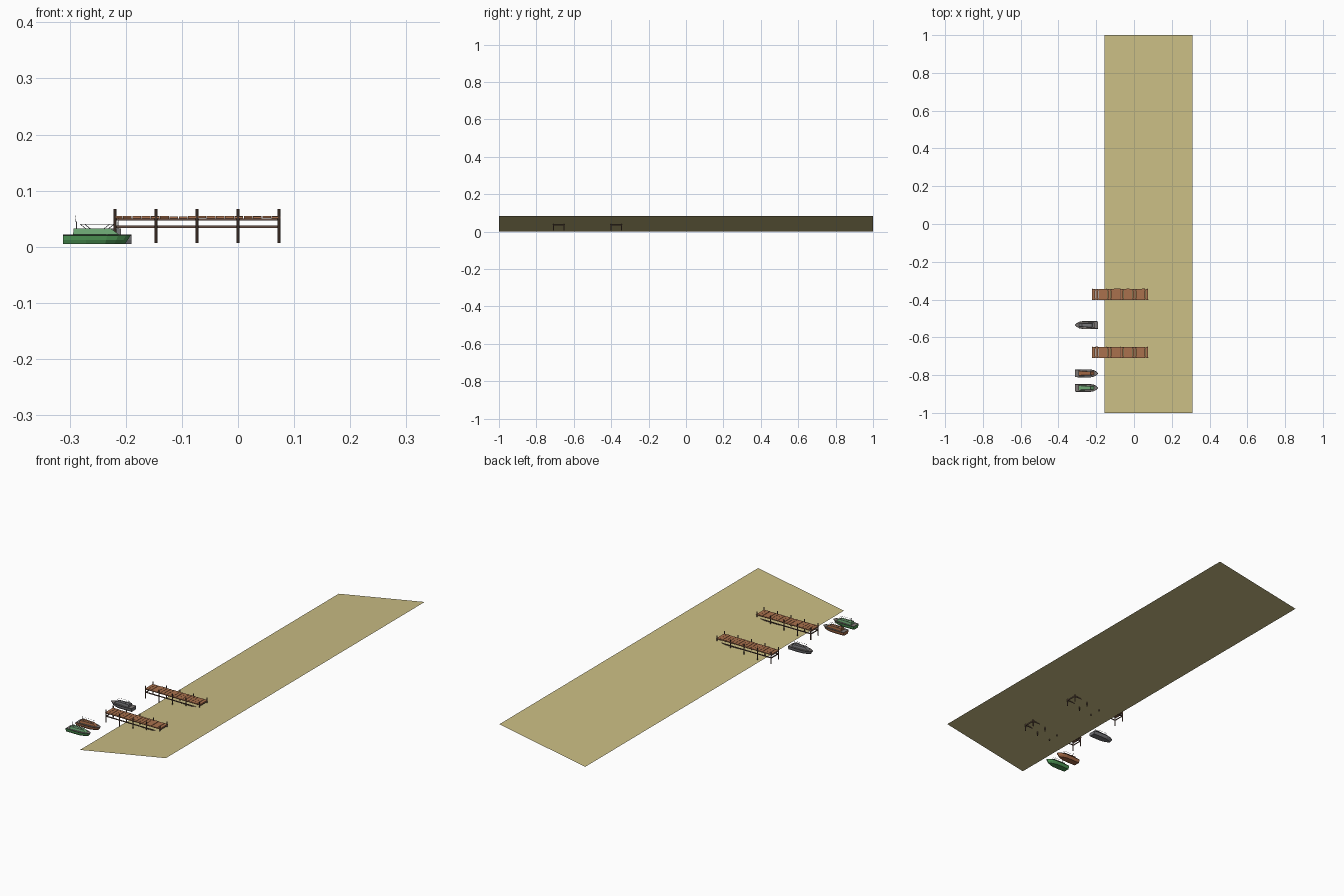
import bpy, bmesh, math, random
from mathutils import Vector, Matrix

if "Cube" in bpy.data.objects:
    bpy.data.objects.remove(bpy.data.objects["Cube"])

random.seed(4)


def material(name, rgb):
    m = bpy.data.materials.new(name)
    m.diffuse_color = (*rgb, 1)
    m.use_nodes = True
    m.node_tree.nodes["Principled BSDF"].inputs["Base Color"].default_value = m.diffuse_color
    return m


SAND = material("sand", (0.59, 0.51, 0.23))
PLANK = material("plank_wood", (0.40, 0.165, 0.075))
POST = material("dark_wood", (0.13, 0.075, 0.055))
GREEN = material("green_paint", (0.075, 0.30, 0.09))
PALE_GREEN = material("pale_green_paint", (0.16, 0.40, 0.18))
BROWN = material("brown_paint", (0.36, 0.14, 0.06))
GREY = material("grey_paint", (0.17, 0.17, 0.18))
DECK = material("deck_grey", (0.21, 0.19, 0.18))
DARK = material("dark_trim", (0.05, 0.05, 0.05))
METAL = material("metal", (0.35, 0.35, 0.36))


def finish(name, bm, mats):
    bmesh.ops.recalc_face_normals(bm, faces=bm.faces)
    me = bpy.data.meshes.new(name)
    bm.to_mesh(me)
    bm.free()
    for m in mats:
        me.materials.append(m)
    ob = bpy.data.objects.new(name, me)
    bpy.context.collection.objects.link(ob)
    return ob


def box(bm, c, s):
    bmesh.ops.create_cube(bm, size=1, matrix=Matrix.Translation(c) @ Matrix.Diagonal((*s, 1)))


def bar(bm, a, b, r, sides=6):
    a, b = Vector(a), Vector(b)
    d = b - a
    rot = d.to_track_quat('Z', 'Y').to_matrix().to_4x4()
    bmesh.ops.create_cone(bm, segments=sides, radius1=r, radius2=r, depth=d.length,
                          cap_ends=True, matrix=Matrix.Translation((a + b) / 2) @ rot)


def loft(bm, rings):
    # closed solid through equal-sized rings of points
    vs = [[bm.verts.new(p) for p in r] for r in rings]
    n = len(vs[0])
    for a, b in zip(vs, vs[1:]):
        for i in range(n):
            j = (i + 1) % n
            bm.faces.new((a[i], a[j], b[j], b[i]))
    bm.faces.new(vs[0])
    bm.faces.new(vs[-1])


# sloping beach sheet
bm = bmesh.new()
bm.faces.new([bm.verts.new(p) for p in
              ((-0.155, -1, 0), (0.31, -1, 0.084), (0.31, 1, 0.084), (-0.155, 1, 0))])
finish("beach", bm, [SAND])


def dock(cy):
    # posts, lower rails and cross beams
    bm = bmesh.new()
    xs = [-0.219 + 0.073 * i for i in range(5)]
    for x in xs:
        for s in (-1, 1):
            bar(bm, (x, cy + s * 0.028, 0.007), (x, cy + s * 0.028, 0.067), 0.0026, 8)
    for s in (-1, 1):
        box(bm, (-0.073, cy + s * 0.026, 0.0355), (0.292, 0.003, 0.0045))
        box(bm, (-0.073, cy + s * 0.022, 0.0485), (0.296, 0.003, 0.003))
    for x in (xs[0], xs[-1]):
        box(bm, (x, cy, 0.0355), (0.003, 0.054, 0.0045))
    for x in xs:
        box(bm, (x, cy, 0.0475), (0.003, 0.054, 0.003))
    finish("dock_frame", bm, [POST])
    # deck planks
    bm = bmesh.new()
    n = 18
    step = 0.298 / n
    for i in range(n):
        box(bm, (-0.222 + step * (i + 0.5), cy, 0.0525 + random.uniform(-0.0006, 0.0006)),
            (step - 0.0012, 0.06 + random.uniform(-0.002, 0.001), 0.004))
    finish("dock_planks", bm, [PLANK])


dock(-0.373)
dock(-0.68)


def boat(cy, paint, cabin_paint, heading):
    cx = -0.251
    place = Matrix.Translation((cx, cy, 0)) @ Matrix.Rotation(0 if heading > 0 else math.pi, 4, 'Z')

    def put(name, bm, mats):
        bmesh.ops.transform(bm, matrix=place, verts=bm.verts)
        return finish(name, bm, mats)

    # hull: x at gunwale, x at keel, half width at gunwale and keel
    bm = bmesh.new()
    rings = []
    for xt, xb, wt, wb in ((-0.061, -0.061, 0.019, 0.015), (-0.02, -0.02, 0.0205, 0.0165),
                           (0.018, 0.014, 0.0205, 0.015), (0.038, 0.03, 0.0165, 0.010),
                           (0.052, 0.042, 0.009, 0.0045), (0.060, 0.049, 0.0012, 0.0006)):
        rings.append([(xb, -wb, 0.0045), (xt * .5 + xb * .5, -wt * .95, 0.012), (xt, -wt, 0.021),
                      (xt, wt, 0.021), (xt * .5 + xb * .5, wt * .95, 0.012), (xb, wb, 0.0045)])
    loft(bm, rings)
    bmesh.ops.recalc_face_normals(bm, faces=bm.faces)
    for f in bm.faces:
        if f.normal.z > 0.9:
            f.material_index = 1
    put("boat_hull", bm, [paint, DECK])

    # dark gunwale trim
    bm = bmesh.new()
    for s in (-1, 1):
        edge = [(-0.061, 0.019), (-0.02, 0.0205), (0.018, 0.0205), (0.038, 0.0165),
                (0.052, 0.009), (0.060, 0.001)]
        for a, b in zip(edge, edge[1:]):
            bar(bm, (a[0], s * a[1], 0.021), (b[0], s * b[1], 0.021), 0.0009, 4)
    put("boat_gunwale", bm, [DARK])

    # cabin with sloping front, top panel inset
    bm = bmesh.new()
    loft(bm, [[(-0.043, -0.0145, 0.021), (0.040, -0.009, 0.021), (0.040, 0.009, 0.021), (-0.043, 0.0145, 0.021)],
              [(-0.042, -0.0125, 0.0325), (0.024, -0.0085, 0.0325), (0.024, 0.0085, 0.0325), (-0.042, 0.0125, 0.0325)]])
    bmesh.ops.recalc_face_normals(bm, faces=bm.faces)
    top = [f for f in bm.faces if f.normal.z > 0.9]
    bmesh.ops.inset_region(bm, faces=top, thickness=0.003)
    for f in bm.faces:
        f.material_index = 1 if f.normal.z > 0.9 and f not in top else 0
    put("boat_cabin", bm, [cabin_paint, DECK])

    # windscreen, canopy rail and mast
    bm = bmesh.new()
    for s in (-1, 1):
        y = s * 0.010
        bar(bm, (-0.030, y, 0.040), (0.022, y, 0.040), 0.0005, 4)
        bar(bm, (-0.030, y, 0.040), (-0.020, y, 0.032), 0.0006, 4)
        bar(bm, (0.022, y, 0.040), (0.012, y, 0.032), 0.0006, 4)
    for x in (-0.030, 0.022):
        bar(bm, (x, -0.010, 0.040), (x, 0.010, 0.040), 0.0005, 4)
    bar(bm, (-0.037, 0, 0.032), (-0.037, 0, 0.045), 0.0011, 6)
    bar(bm, (-0.038, 0, 0.044), (-0.039, 0, 0.056), 0.0004, 4)
    put("boat_fittings", bm, [METAL])


boat(-0.868, GREEN, PALE_GREEN, 1)
boat(-0.791, BROWN, BROWN, 1)
boat(-0.535, GREY, GREY, -1)
